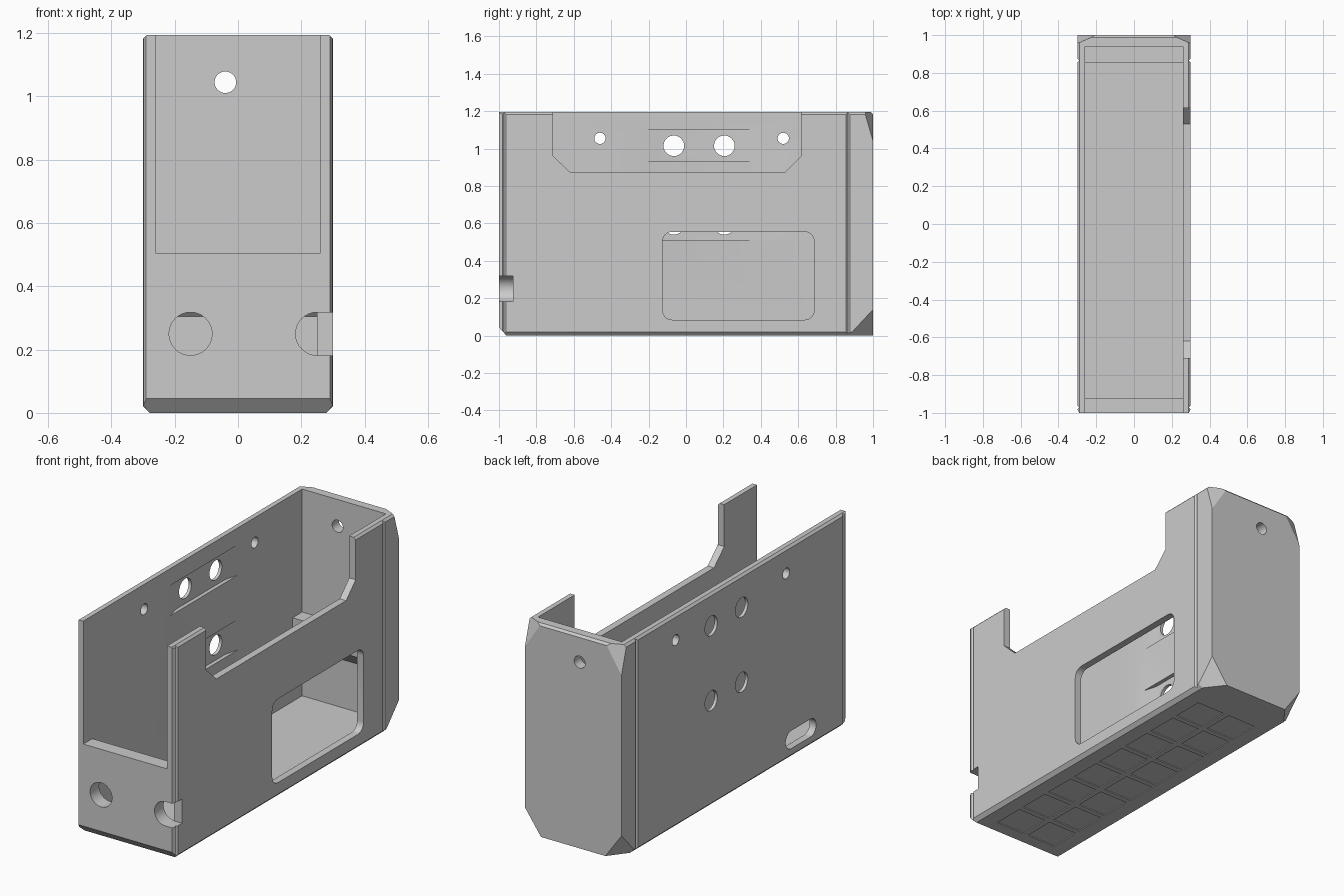
import bpy, bmesh
from math import cos, sin, pi, radians
from mathutils import Vector

cube = bpy.data.objects.get("Cube")
if cube:
    bpy.data.objects.remove(cube, do_unlink=True)

W, L, H = 0.30, 1.0, 1.195   # half width, half length, height
INNER = 0.26                 # inner half width

grey = bpy.data.materials.new("light_grey")
grey.use_nodes = True
tone = (0.6, 0.6, 0.6, 1)
grey.diffuse_color = tone
grey.node_tree.nodes["Principled BSDF"].inputs["Base Color"].default_value = tone


def add_prism(bm, profile, axis, lo, hi):
    """Extrude a 2D profile along an axis; the profile uses the other two axes in order."""
    def point(p, t):
        c = list(p)
        c.insert(axis, t)
        return c
    face = bm.faces.new([bm.verts.new(point(p, lo)) for p in profile])
    ext = bmesh.ops.extrude_face_region(bm, geom=[face])
    move = Vector((0, 0, 0))
    move[axis] = hi - lo
    bmesh.ops.translate(bm, verts=[v for v in ext["geom"] if isinstance(v, bmesh.types.BMVert)], vec=move)
    bmesh.ops.recalc_face_normals(bm, faces=bm.faces)


def make_object(name, bm):
    mesh = bpy.data.meshes.new(name)
    bm.to_mesh(mesh)
    bm.free()
    ob = bpy.data.objects.new(name, mesh)
    bpy.context.collection.objects.link(ob)
    mesh.materials.append(grey)
    return ob


def rounded(cx, cy, hw, hh, r, n=8):
    """Rounded rectangle; with r equal to both half sizes it is a circle."""
    pts = []
    for q, (sx, sy) in enumerate(((1, 1), (-1, 1), (-1, -1), (1, -1))):
        for i in range(n + 1):
            a = (q + i / n) * pi / 2
            p = (cx + sx * (hw - r) + r * cos(a), cy + sy * (hh - r) + r * sin(a))
            if not pts or (Vector(p) - Vector(pts[-1])).length > 1e-5:
                pts.append(p)
    if (Vector(pts[0]) - Vector(pts[-1])).length < 1e-5:
        pts.pop()
    return pts


def rect(x0, y0, x1, y1):
    return [(x0, y0), (x1, y0), (x1, y1), (x0, y1)]


# Outer shell: section with bevelled long edges
b, t = 0.02, 0.012
shell = bmesh.new()
add_prism(shell, [(b - W, 0), (W - b, 0), (W, b), (W, H - t), (W - t, H),
                  (t - W, H), (-W, H - t), (-W, b)], 1, -L, L)


def chop(corner, sizes):
    """Slice off a corner or edge; sizes are the cut lengths, 0 for an uncut axis."""
    corner = Vector(corner)
    mid = Vector((0, 0, H / 2))
    n, start = Vector((0, 0, 0)), corner.copy()
    for i, s in enumerate(sizes):
        if s:
            sign = 1 if corner[i] > mid[i] else -1
            n[i] = sign / s
            on_axis = (i, sign * s)
    start[on_axis[0]] -= on_axis[1]
    bmesh.ops.bisect_plane(shell, geom=shell.verts[:] + shell.edges[:] + shell.faces[:],
                           plane_co=start, plane_no=n.normalized(), clear_outer=True)
    bmesh.ops.holes_fill(shell, edges=[e for e in shell.edges if e.is_boundary], sides=0)


chop((0, -L, 0), (0, 0.04, 0.045))
chop((0, L, H), (0, 0.012, 0.012))
for s in (-1, 1):
    chop((s * W, L, 0), (0.10, 0.13, 0.14))
    chop((s * W, L, H), (0.10, 0.045, 0.155))
    chop((s * W, -L, 0), (0.01, 0.02, 0))
bmesh.ops.recalc_face_normals(shell, faces=shell.faces)
case = make_object("enclosure", shell)


def cut(prisms):
    """Subtract a set of separate prisms from the case."""
    bm = bmesh.new()
    for p in prisms:
        add_prism(bm, *p)
    cutter = make_object("cutter", bm)
    cutter.hide_render = True
    mod = case.modifiers.new("cut", 'BOOLEAN')
    mod.operation, mod.solver, mod.object = 'DIFFERENCE', 'EXACT', cutter
    result = bpy.data.meshes.new_from_object(
        case.evaluated_get(bpy.context.evaluated_depsgraph_get()))
    case.modifiers.clear()
    case.data = result
    bpy.data.objects.remove(cutter, do_unlink=True)


# Cavity with open front, low front wall and a braced shelf at the back
cut([([(-0.92, 0.035), (0.94, 0.035), (0.94, 0.305), (0.855, 0.39), (0.855, 0.505),
       (0.94, 0.505), (0.94, 1.3), (-1.1, 1.3), (-1.1, 0.505), (-0.92, 0.505)], 0, -INNER, INNER)])

# Notched top and window in the left wall
cut([([(-0.71, 1.3), (-0.71, 0.96), (-0.62, 0.875), (0.53, 0.875), (0.615, 0.96), (0.615, 1.3)], 0, 0.2, 0.4),
     (rounded(0.28, 0.32, 0.405, 0.235, 0.05), 0, 0.2, 0.4)])

# Shallow ramped recesses behind the button holes
recess = [(-0.25, -0.23), (-INNER, -0.23), (-0.282, -0.15), (-0.282, 0.29), (-INNER, 0.37), (-0.25, 0.37)]
cut([(recess, 2, z - 0.085, z + 0.085) for z in (0.595, 1.015)])

# Button holes, screw holes and slot in the right wall
holes = [(y, z, 0.055) for y in (-0.065, 0.205) for z in (0.595, 1.015)]
holes += [(-0.46, 1.055, 0.03), (0.52, 1.055, 0.03)]
cut([(rounded(y, z, r, r, r), 0, -0.4, -0.2) for y, z, r in holes]
    + [(rounded(-0.59, 0.105, 0.135, 0.05, 0.05), 0, -0.4, -0.2)])

# Screw hole in the back wall, round hole in the front wall
cut([(rounded(-0.04, 1.045, 0.034, 0.034, 0.034), 1, 0.8, 1.1),
     (rounded(-0.15, 0.25, 0.068, 0.068, 0.068), 1, -1.1, -0.8)])

# Front cable hole, opening through the side as a notch
cut([(rounded(0.25, 0.25, 0.068, 0.068, 0.068), 1, -1.1, -0.925)])
cut([(rect(0.25, 0.182, 0.4, 0.318), 1, -1.1, -0.925)])
cut([([p for p in rounded(0.25, 0.25, 0.068, 0.068, 0.068) if p[0] < 0.251] , 1, -1.0, -0.9)])

# Vertical grooves near both ends of the side walls
g = 0.01
cut([([(s * W - g, y), (s * W, y - g), (s * W + g, y), (s * W, y + g)], 2, -0.1, 1.3)
     for s in (-1, 1) for y in (-0.972, 0.866)])

# Grip squares sunk in the underside
cut([(rect(x - 0.09, y - 0.09, x + 0.09, y + 0.09), 2, -0.1, 0.005)
     for x in (-0.105, 0.105) for y in [-0.8 + 0.21 * i for i in range(8)]])

bpy.context.view_layer.objects.active = case
case.select_set(True)
bpy.ops.object.shade_smooth_by_angle(angle=radians(20))
